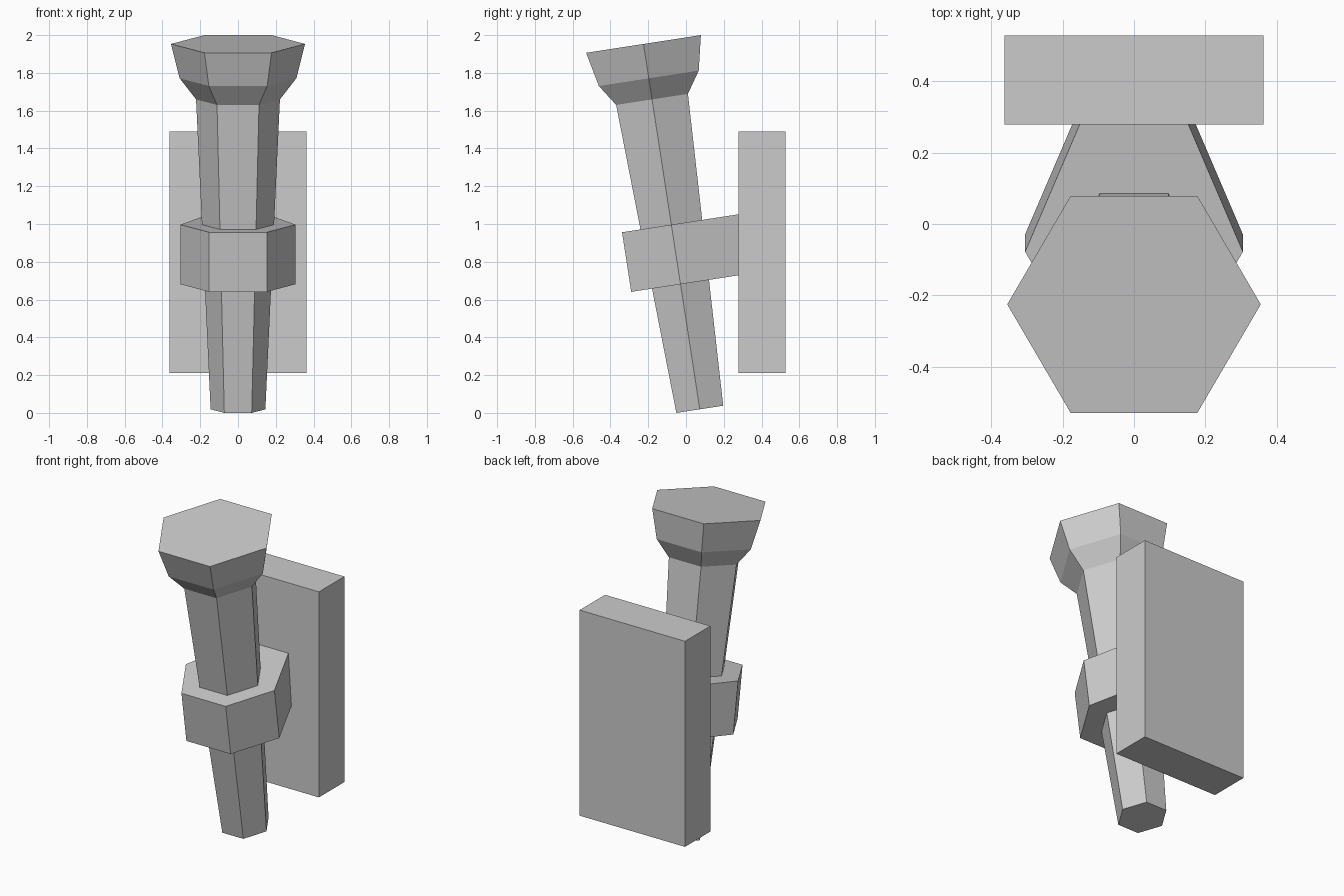
import bpy, bmesh
from math import radians, cos, sin

if "Cube" in bpy.data.objects:
    bpy.data.objects.remove(bpy.data.objects["Cube"])

TILT = radians(8.76)


def hex_ring(r):
    return [(r * cos(radians(60 * i)), r * sin(radians(60 * i))) for i in range(6)]


def loft(name, sections):
    """Skin a stack of (height, outline) sections and cap both ends."""
    bm = bmesh.new()
    rings = [[bm.verts.new((x, y, z)) for x, y in pts] for z, pts in sections]
    n = len(rings[0])
    for a, b in zip(rings, rings[1:]):
        for i in range(n):
            j = (i + 1) % n
            bm.faces.new((a[i], a[j], b[j], b[i]))
    bm.faces.new(rings[0][::-1])
    bm.faces.new(rings[-1])
    mesh = bpy.data.meshes.new(name)
    bm.to_mesh(mesh)
    bm.free()
    ob = bpy.data.objects.new(name, mesh)
    bpy.context.collection.objects.link(ob)
    return ob


# Tapered hexagonal torch shaft with flared head
torch = loft("torch", [(z, hex_ring(r)) for z, r in
                       [(0, 0.145), (1.66, 0.222), (1.773, 0.309), (1.957, 0.355)]])

# Hexagonal collar, its rear side stretched into the wall plate
outline = [(x, 0.36 if y > 0.1 else y) for x, y in hex_ring(0.305)]
collar = loft("collar", [(0.67, outline), (0.989, outline)])

# Lean torch and collar forward together
for ob in (torch, collar):
    ob.location = (0, 0.073, 0.019)
    ob.rotation_euler.x = TILT

# Wall plate
bpy.ops.mesh.primitive_cube_add(size=1, location=(0, 0.403, 0.85))
plate = bpy.context.object
plate.name = "wall_plate"
plate.scale = (0.726, 0.25, 1.28)
